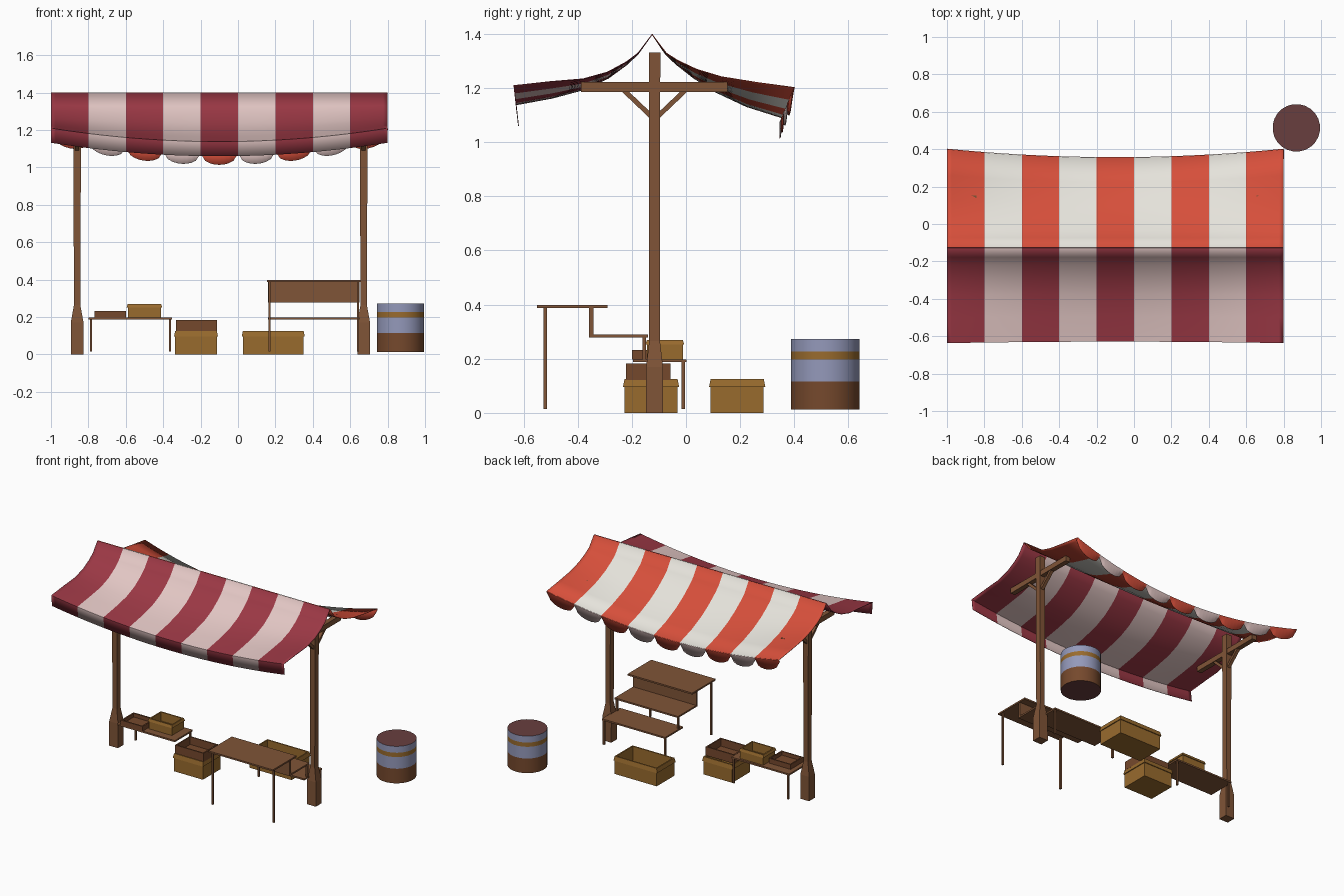
import bpy, bmesh, math
from mathutils import Vector

if "Cube" in bpy.data.objects:
    bpy.data.objects.remove(bpy.data.objects["Cube"])


def mat(name, r, g, b):
    """Flat colour given in sRGB, stored as linear."""
    m = bpy.data.materials.new(name)
    lin = [c / 12.92 if c <= 0.04045 else ((c + 0.055) / 1.055) ** 2.4 for c in (r, g, b)]
    m.diffuse_color = (*lin, 1)
    m.use_nodes = True
    m.node_tree.nodes["Principled BSDF"].inputs["Base Color"].default_value = m.diffuse_color
    return m


WOOD = mat("post_wood", 0.50, 0.33, 0.215)
CRATE = mat("crate_wood", 0.60, 0.42, 0.18)
BROWN = mat("dark_wood", 0.46, 0.285, 0.175)
CRIMSON = mat("crimson_cloth", 0.61, 0.22, 0.27)
PINK = mat("pale_pink_cloth", 0.89, 0.78, 0.77)
ORANGE = mat("orange_red_cloth", 0.84, 0.31, 0.23)
WHITE = mat("off_white_cloth", 0.90, 0.89, 0.86)
LAVENDER = mat("lavender_paint", 0.58, 0.60, 0.73)
LID = mat("barrel_lid", 0.41, 0.245, 0.245)


def finish(name, bm, mats, smooth=None):
    me = bpy.data.meshes.new(name)
    bm.to_mesh(me)
    bm.free()
    for m in mats:
        me.materials.append(m)
    ob = bpy.data.objects.new(name, me)
    bpy.context.collection.objects.link(ob)
    if smooth:
        bpy.ops.object.select_all(action='DESELECT')
        ob.select_set(True)
        bpy.context.view_layer.objects.active = ob
        bpy.ops.object.shade_smooth_by_angle(angle=math.radians(smooth))
    return ob


def loft(name, cx, cy, rings, mats, sides=4, bands=None, smooth=None):
    """Stack of (z, half_x, half_y) outlines, capped at both ends.
    bands gives the material of each level, then of the two caps."""
    bm = bmesh.new()
    k = math.sqrt(2) if sides == 4 else 1
    loops = []
    for z, hx, hy in rings:
        angs = [2 * math.pi * (i + 0.5) / sides for i in range(sides)]
        loops.append([bm.verts.new((cx + k * hx * math.cos(a), cy + k * hy * math.sin(a), z))
                      for a in angs])
    for j in range(len(loops) - 1):
        for i in range(sides):
            n = (i + 1) % sides
            f = bm.faces.new((loops[j][i], loops[j][n], loops[j + 1][n], loops[j + 1][i]))
            f.material_index = bands[j] if bands else 0
    for f in (bm.faces.new(loops[0][::-1]), bm.faces.new(loops[-1])):
        f.material_index = bands[-1] if bands else 0
    return finish(name, bm, mats, smooth)


def box(name, x0, x1, y0, y1, z0, z1, m=WOOD):
    hx, hy = (x1 - x0) / 2, (y1 - y0) / 2
    return loft(name, (x0 + x1) / 2, (y0 + y1) / 2, [(z0, hx, hy), (z1, hx, hy)], [m])


def crate(name, x0, x1, y0, y1, z0, z1, m, rim=0.03, wall=0.009):
    """Open box with a slightly flared rim."""
    hx, hy = (x1 - x0) / 2, (y1 - y0) / 2
    e = 0.006 if rim else 0
    levels = [(z0, -e), (z1 - rim, -e), (z1 - rim, 0), (z1, -e), (z1, -e - wall), (z0 + 0.01, -e - wall)]
    if not rim:
        levels = [(z0, 0), (z1, 0), (z1, -wall), (z0 + 0.008, -wall)]
    loft(name, (x0 + x1) / 2, (y0 + y1) / 2, [(z, hx + d, hy + d) for z, d in levels], [m])


def beam(name, p, q, w, h):
    """Square bar between two points in a plane of constant x."""
    p, q = Vector(p), Vector(q)
    side = Vector((w / 2, 0, 0))
    up = (q - p).normalized().cross(Vector((1, 0, 0))) * h / 2
    bm = bmesh.new()
    for c in (p, q):
        for a, b in ((-1, -1), (1, -1), (1, 1), (-1, 1)):
            bm.verts.new(c + side * a + up * b)
    bmesh.ops.convex_hull(bm, input=bm.verts[:])
    bmesh.ops.recalc_face_normals(bm, faces=bm.faces[:])
    finish(name, bm, [WOOD])


# Posts with thick feet, cross arms and braces
PY = -0.116
for side, px in (("left", -0.86), ("right", 0.672)):
    loft(side + "_post", px, PY, [(0, 0.034, 0.032), (0.17, 0.034, 0.031), (0.265, 0.017, 0.02),
                                  (1.33, 0.021, 0.021)], [WOOD])
    box(side + "_cross_arm", px - 0.017, px + 0.017, -0.387, 0.153, 1.185, 1.221)
    for end, s in (("front", -1), ("back", 1)):
        beam(f"{side}_{end}_brace", (px, PY + s * 0.012, 1.095), (px, PY + s * 0.112, 1.19), 0.022, 0.018)

# Striped cloth
X0, STRIPES, PITCH, SUB = -1.0, 9, 0.2, 8


def cloth(name, profile, sag, pull, mats, drop=None):
    """Sheet swept along x that droops most in the middle of its outer edge.
    profile holds (y, z, slackness); drop turns the last row into scallops."""
    bm = bmesh.new()
    rows = []
    for j, (y, z, t) in enumerate(profile):
        row = []
        for i in range(STRIPES * SUB + 1):
            x = X0 + i * PITCH / SUB
            belly = 1 - ((x + 0.1) / 0.9) ** 2
            zz = z - sag * t * belly
            if drop and j == len(profile) - 1:
                f = (i % SUB) / SUB
                zz -= 0.012 + drop * math.sqrt(max(0, 1 - (2 * f - 1) ** 2))
            row.append(bm.verts.new((x, y - pull * t * belly, zz)))
        rows.append(row)
    for j in range(len(rows) - 1):
        for i in range(STRIPES * SUB):
            f = bm.faces.new((rows[j][i], rows[j][i + 1], rows[j + 1][i + 1], rows[j + 1][i]))
            f.material_index = (i // SUB) % 2
    bmesh.ops.recalc_face_normals(bm, faces=bm.faces[:])
    if sum(f.normal.z for f in bm.faces) < 0:
        bmesh.ops.reverse_faces(bm, faces=bm.faces[:])
    ob = finish(name, bm, mats, 35)
    sol = ob.modifiers.new("thickness", 'SOLIDIFY')
    sol.thickness = 0.003
    sol.offset = -1


# Front awning with a straight valance
cloth("front_awning", [(-0.125, 1.4, 0), (-0.178, 1.33, 0.05), (-0.22, 1.298, 0.15), (-0.29, 1.26, 0.32),
                       (-0.38, 1.235, 0.55), (-0.5, 1.225, 0.85), (-0.637, 1.21, 1), (-0.628, 1.132, 1)],
      0.072, -0.008, [CRIMSON, PINK])
# Back awning and its scalloped valance
cloth("back_awning", [(-0.125, 1.4, 0), (-0.072, 1.33, 0.05), (-0.03, 1.303, 0.13), (0.04, 1.27, 0.28),
                      (0.13, 1.243, 0.5), (0.26, 1.222, 0.8), (0.4, 1.203, 1)],
      0.112, 0.045, [ORANGE, WHITE])
cloth("back_scallops", [(0.4, 1.203, 1), (0.397, 1.198, 1), (0.39, 1.198, 1)],
      0.112, 0.045, [ORANGE, PINK], drop=0.06)

# Stepped display table on the right
box("table_top", 0.155, 0.655, -0.55, -0.29, 0.387, 0.398)
box("table_riser", 0.16, 0.65, -0.358, -0.342, 0.28, 0.387)
box("table_middle_shelf", 0.16, 0.65, -0.358, -0.14, 0.279, 0.29)
box("table_low_shelf", 0.16, 0.65, -0.196, 0.002, 0.187, 0.198)
for i, x in enumerate((0.168, 0.642)):
    box(f"table_front_leg_{i}", x - 0.006, x + 0.006, -0.526, -0.514, 0.015, 0.39)
    box(f"table_back_leg_{i}", x - 0.006, x + 0.006, -0.016, -0.004, 0.015, 0.19)
    box(f"table_shelf_strut_{i}", x - 0.006, x + 0.006, -0.16, -0.148, 0.195, 0.282)

# Low bench on the left
box("bench_top", -0.8, -0.352, -0.196, 0.002, 0.187, 0.198)
for i, x in enumerate((-0.786, -0.364)):
    box(f"bench_leg_{i}", x - 0.006, x + 0.006, -0.016, -0.004, 0.015, 0.19)

# Crates and tray
crate("long_crate", 0.02, 0.357, 0.085, 0.293, 0, 0.125, CRATE)
crate("floor_crate", -0.342, -0.107, -0.233, -0.025, 0, 0.125, CRATE)
crate("stacked_box", -0.332, -0.112, -0.222, -0.058, 0.122, 0.183, BROWN, rim=0)
crate("bench_crate", -0.595, -0.405, -0.15, -0.006, 0.198, 0.27, CRATE, rim=0.018)
crate("bench_tray", -0.768, -0.6, -0.2, -0.06, 0.198, 0.232, BROWN, rim=0)

# Painted barrel
R = 0.127
loft("barrel", 0.868, 0.514, [(z, R, R) for z in (0.013, 0.115, 0.197, 0.227, 0.272)],
     [BROWN, LAVENDER, CRATE, LID], sides=24, bands=[0, 1, 2, 1, 3], smooth=30)
